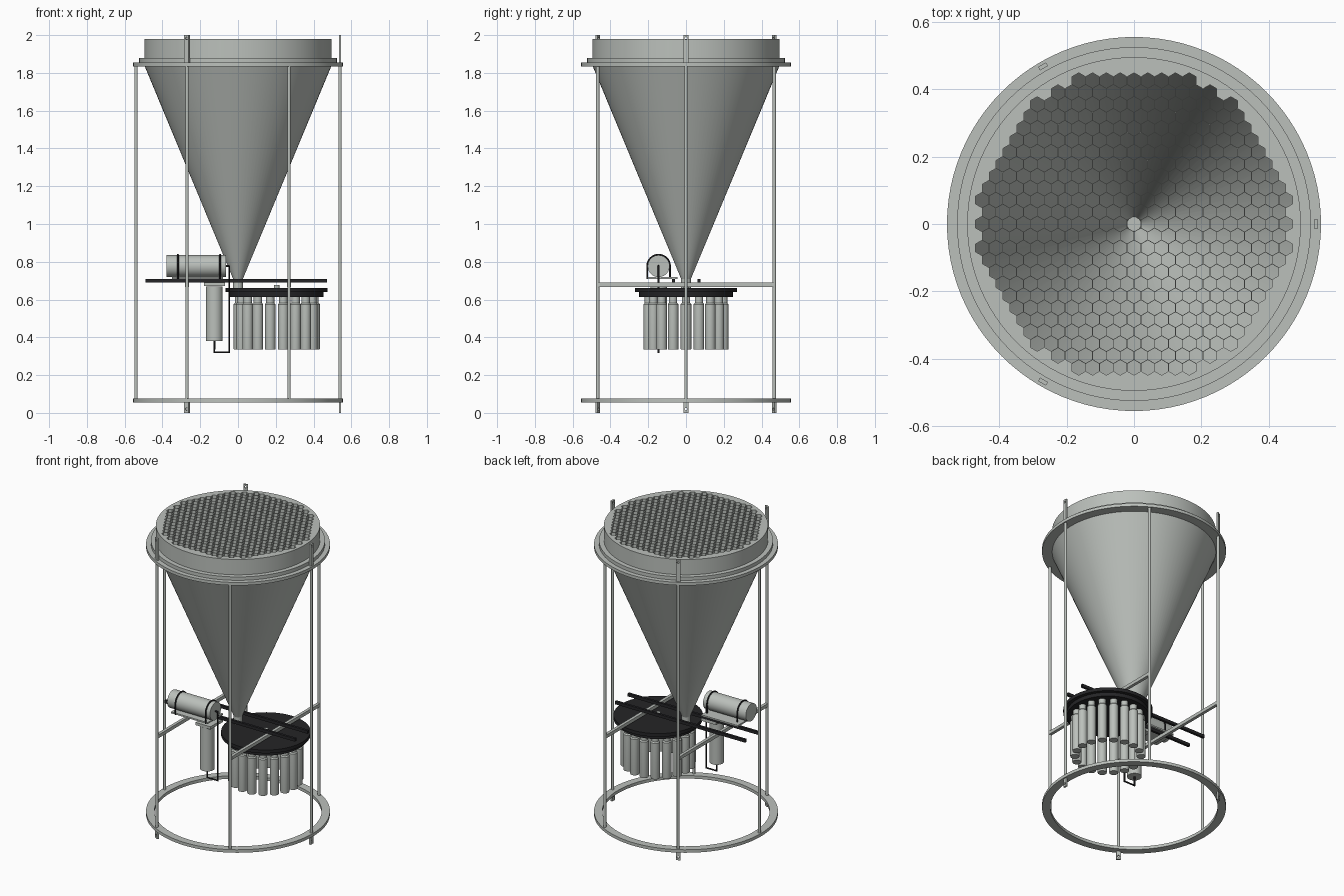
import bpy
import math
from math import cos, sin, pi, radians, sqrt
from mathutils import Vector

cube = bpy.data.objects.get("Cube")
if cube:
    bpy.data.objects.remove(cube, do_unlink=True)


def material(name, rgb):
    m = bpy.data.materials.new(name)
    m.use_nodes = True
    m.diffuse_color = (*rgb, 1)
    m.node_tree.nodes["Principled BSDF"].inputs["Base Color"].default_value = (*rgb, 1)
    return m


GREY = material("pale grey metal", (0.5, 0.53, 0.5))
BLACK = material("black plastic", (0.018, 0.018, 0.02))


def finish(ob, name, mat, smooth=True):
    ob.name = name
    ob.data.materials.clear()
    ob.data.materials.append(mat)
    if smooth:
        bpy.ops.object.select_all(action='DESELECT')
        ob.select_set(True)
        bpy.context.view_layer.objects.active = ob
        bpy.ops.object.shade_smooth_by_angle(angle=radians(35))
    return ob


def new_mesh(name, verts, faces, mat):
    me = bpy.data.meshes.new(name)
    me.from_pydata(verts, [], faces)
    ob = bpy.data.objects.new(name, me)
    bpy.context.collection.objects.link(ob)
    return finish(ob, name, mat)


def box(name, mat, center, size, turn=0):
    bpy.ops.mesh.primitive_cube_add(size=1, location=center, rotation=(0, 0, turn))
    ob = bpy.context.object
    ob.scale = size
    return finish(ob, name, mat, False)


def cylinder(name, mat, center, r, length, rot=(0, 0, 0), sides=32):
    bpy.ops.mesh.primitive_cylinder_add(vertices=sides, radius=r, depth=length,
                                        location=center, rotation=rot)
    return finish(bpy.context.object, name, mat)


def lathe(name, mat, profile, center=(0, 0), sides=96, closed=False):
    """Revolve (radius, z) points about a vertical axis."""
    n = len(profile)
    verts = [(center[0] + r * cos(2 * pi * i / sides), center[1] + r * sin(2 * pi * i / sides), z)
             for i in range(sides) for r, z in profile]
    faces = []
    for i in range(sides):
        a, b = i * n, (i + 1) % sides * n
        for j in range(n if closed else n - 1):
            k = (j + 1) % n
            faces.append((a + j, b + j, b + k, a + k))
    if not closed:
        faces.append([i * n for i in range(sides)][::-1])
        faces.append([i * n + n - 1 for i in range(sides)])
    return new_mesh(name, verts, faces, mat)


def ring(name, mat, r_in, r_out, z0, z1):
    return lathe(name, mat, [(r_in, z0), (r_out, z0), (r_out, z1), (r_in, z1)], closed=True)


def polygon(r, sides, center=(0, 0), start=0.0):
    return [(center[0] + r * cos(start + 2 * pi * i / sides),
             center[1] + r * sin(start + 2 * pi * i / sides)) for i in range(sides)]


def to_mesh(cu, name, mat):
    tmp = bpy.data.objects.new(name, cu)
    bpy.context.collection.objects.link(tmp)
    bpy.context.view_layer.update()
    me = bpy.data.meshes.new_from_object(tmp.evaluated_get(bpy.context.evaluated_depsgraph_get()))
    bpy.data.objects.remove(tmp)
    ob = bpy.data.objects.new(name, me)
    bpy.context.collection.objects.link(ob)
    return finish(ob, name, mat)


def perforated(name, mat, loops, thickness):
    """Flat plate: first loop is the outline, the others are holes."""
    cu = bpy.data.curves.new(name, 'CURVE')
    cu.dimensions = '2D'
    cu.fill_mode = 'BOTH'
    cu.extrude = thickness / 2
    for loop in loops:
        sp = cu.splines.new('POLY')
        sp.points.add(len(loop) - 1)
        for p, (x, y) in zip(sp.points, loop):
            p.co = (x, y, 0, 1)
        sp.use_cyclic_u = True
    return to_mesh(cu, name, mat)


def pipe(name, mat, points, r):
    cu = bpy.data.curves.new(name, 'CURVE')
    cu.dimensions = '3D'
    cu.bevel_depth = r
    cu.bevel_resolution = 2
    cu.use_fill_caps = True
    sp = cu.splines.new('POLY')
    sp.points.add(len(points) - 1)
    for p, co in zip(sp.points, points):
        p.co = (*co, 1)
    return to_mesh(cu, name, mat)


# Honeycomb baffle that also forms the collar
CELL = 0.041
loops = [polygon(0.495, 96)]
for row in range(-12, 13):
    for col in range(-12, 13):
        c = ((col + 0.5 * (row % 2)) * CELL, row * CELL * sqrt(3) / 2)
        if math.hypot(*c) < 0.46:
            loops.append(polygon(CELL / sqrt(3) * 0.95, 6, c, pi / 6))
baffle = perforated("honeycomb_collar", GREY, loops, 0.12)
baffle.location.z = 1.92

# Funnel shell and its outlet
lathe("funnel", GREY, [(0.496, 1.84), (0.026, 0.71), (0.02, 0.71), (0.488, 1.84)], closed=True)
lathe("funnel_outlet", GREY, [(0.026, 0.66), (0.026, 0.712)], sides=32)

# Frame rings
ring("upper_flange", GREY, 0.488, 0.555, 1.835, 1.855)
ring("upper_step", GREY, 0.488, 0.525, 1.855, 1.878)
ring("lower_ring", GREY, 0.505, 0.555, 0.055, 0.075)

# Posts, with drilled lifting tabs on every other one
R = 0.54
for i in range(6):
    a = i * pi / 3
    cylinder(f"post_{i + 1}", GREY, (R * cos(a), R * sin(a), 0.95), 0.009, 1.78, sides=16)
    if i % 2 == 0:
        for label, z0, z1, hole in (("upper", 1.835, 2.0, 0.065), ("lower", 0.0, 0.06, -0.01)):
            h = (z1 - z0) / 2
            w = 0.0135
            tab = perforated(f"{label}_tab_{i + 1}", GREY,
                             [[(-w, -h), (w, -h), (w, h), (-w, h)], polygon(0.007, 16, (0, hole))], 0.012)
            tab.location = (R * cos(a), R * sin(a), (z0 + z1) / 2)
            tab.rotation_euler = (pi / 2, 0, a + pi / 2)

# Cross members
for side, label in ((-1, "right"), (1, "left")):
    box(f"{label}_cross_bar", GREY, (side * 0.27, 0, 0.678), (0.02, 0.93, 0.022))
for y, label in ((-0.066, "front"), (0.07, "back")):
    box(f"{label}_rail", BLACK, (-0.01, y, 0.7), (0.96, 0.016, 0.02))

# Bottle carousel
CX = 0.205
cylinder("carousel_plate", BLACK, (CX, 0, 0.65), 0.27, 0.022, sides=64)
cylinder("carousel_lower_plate", BLACK, (CX, 0, 0.627), 0.248, 0.026, sides=64)
cylinder("carousel_hub", GREY, (CX, 0, 0.668), 0.015, 0.02, sides=16)
bottle = [(0.027, 0.335), (0.028, 0.34), (0.028, 0.575), (0.022, 0.583), (0.022, 0.618)]
for i in range(18):
    a = 2 * pi * i / 18
    lathe(f"bottle_{i + 1}", GREY, bottle, (CX + 0.2 * cos(a), 0.2 * sin(a)), 20)

# Horizontal battery tank, tray and straps
TY, TZ = -0.145, 0.777
cylinder("tank", GREY, (-0.222, TY, TZ), 0.058, 0.315, (0, pi / 2, 0), 40)
box("tank_tray", GREY, (-0.215, -0.125, 0.715), (0.27, 0.16, 0.01))
for x, label in ((-0.318, "outer"), (-0.095, "inner")):
    arch = [(x, TY + 0.06 * cos(pi * k / 16), TZ + 0.06 * sin(pi * k / 16)) for k in range(17)]
    pipe(f"{label}_strap", BLACK, [(x, TY + 0.06, 0.71)] + arch + [(x, TY - 0.06, 0.71)], 0.005)

# Vertical controller housing with its mounting plate
HX = -0.125
cylinder("controller", GREY, (HX, TY, 0.525), 0.044, 0.29, sides=40)
box("controller_bracket", GREY, (HX, -0.125, 0.68), (0.11, 0.13, 0.018))

# Cable from tank end to controller base
pipe("cable", BLACK, [(-0.07, TY, TZ), (-0.047, TY, TZ), (-0.047, TY, 0.32),
                      (HX, TY, 0.32), (HX, TY, 0.385)], 0.006)
